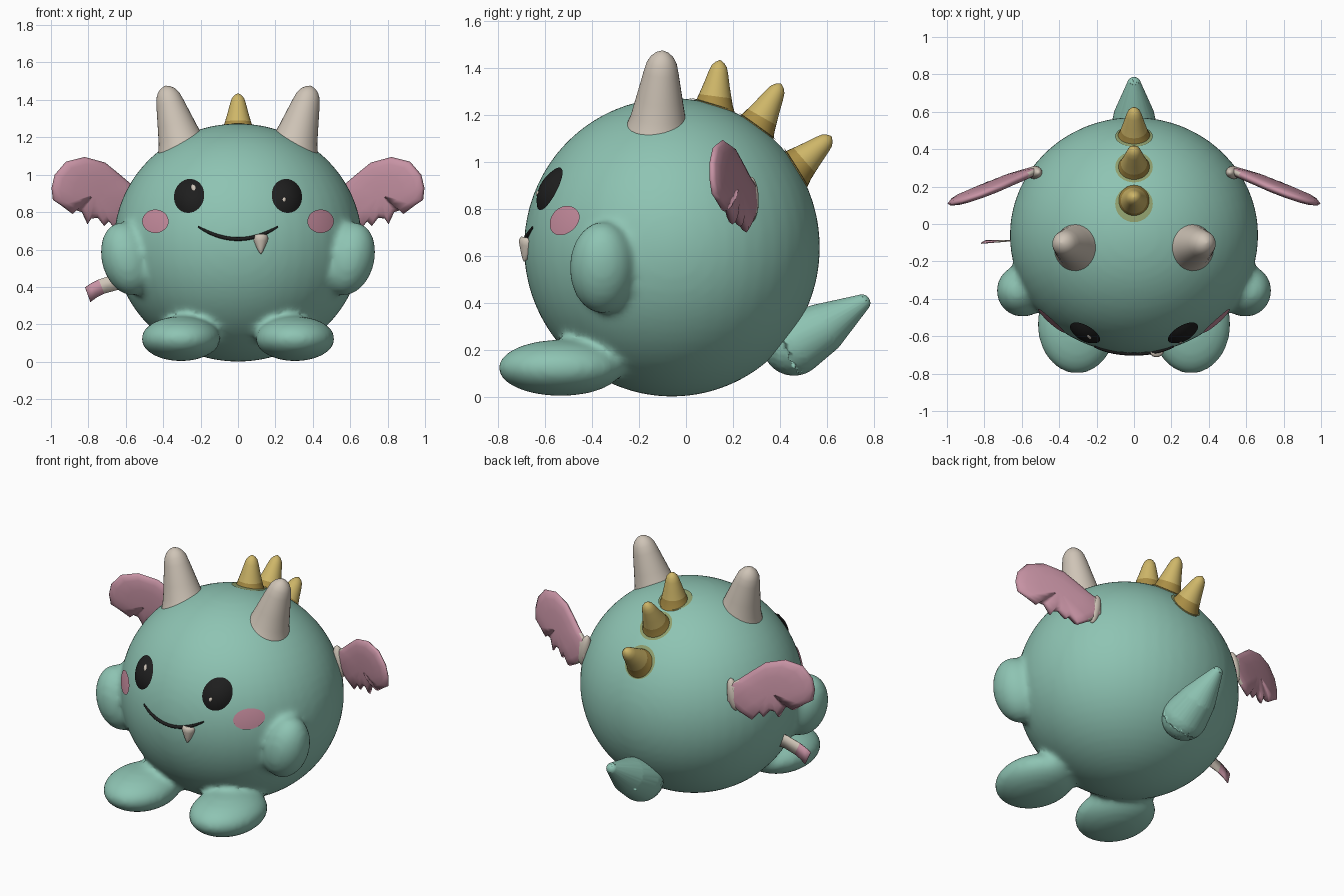
import bpy, bmesh
from math import sin, cos, pi, sqrt
from mathutils import Vector, Matrix

if "Cube" in bpy.data.objects:
    bpy.data.objects.remove(bpy.data.objects["Cube"])

CENTRE = Vector((0, -0.06, 0.637))
RADII = Vector((0.665, 0.632, 0.637))


def material(name, r, g, b):
    m = bpy.data.materials.new(name)
    m.use_nodes = True
    m.diffuse_color = (r, g, b, 1)
    bsdf = m.node_tree.nodes["Principled BSDF"]
    bsdf.inputs["Base Color"].default_value = (r, g, b, 1)
    bsdf.inputs["Roughness"].default_value = 0.7
    return m


TEAL = material("teal", 0.27, 0.55, 0.45)
BEIGE = material("beige", 0.62, 0.55, 0.47)
GOLD = material("gold", 0.62, 0.47, 0.14)
OCHRE = material("ochre", 0.40, 0.27, 0.06)
OLIVE = material("olive", 0.27, 0.34, 0.15)
PINK = material("wing pink", 0.57, 0.29, 0.37)
BLUSH = material("blush pink", 0.58, 0.27, 0.35)
BLACK = material("black", 0.013, 0.013, 0.013)


def finish(name, bm, *mats):
    bmesh.ops.recalc_face_normals(bm, faces=bm.faces)
    mesh = bpy.data.meshes.new(name)
    bm.to_mesh(mesh)
    bm.free()
    for m in mats:
        mesh.materials.append(m)
    mesh.shade_smooth()
    ob = bpy.data.objects.new(name, mesh)
    bpy.context.collection.objects.link(ob)
    return ob


def ellipsoid(bm, centre, radii, tilt=0):
    mat = Matrix.Translation(centre) @ Matrix.Rotation(tilt, 4, 'Y') @ Matrix.Diagonal((*radii, 1))
    bmesh.ops.create_uvsphere(bm, u_segments=48, v_segments=32, radius=1, matrix=mat)


def lathe(name, base, tip, profile, mats, split=0, sides=32):
    """Turned shape from base to tip; profile holds (fraction, radius)."""
    base, axis = Vector(base), Vector(tip) - Vector(base)
    turn = axis.to_track_quat('Z', 'Y')
    bm = bmesh.new()
    rings = []
    for t, r in profile:
        rings.append([bm.verts.new(base + axis * t + turn @ Vector((r * cos(a), r * sin(a), 0)))
                      for a in (2 * pi * i / sides for i in range(sides))])
    for k in range(len(rings) - 1):
        for i in range(sides):
            j = (i + 1) % sides
            f = bm.faces.new((rings[k][i], rings[k][j], rings[k + 1][j], rings[k + 1][i]))
            f.material_index = 1 if profile[k][0] < split else 0
    bm.faces.new(rings[0][::-1])
    bm.faces.new(rings[-1])
    return finish(name, bm, *mats)


def front(x, z, lift=0):
    """Point on the front of the body, raised along the normal."""
    q = 1 - (x / RADII.x) ** 2 - ((z - CENTRE.z) / RADII.z) ** 2
    p = Vector((x, CENTRE.y - RADII.y * sqrt(max(q, 0)), z))
    d = p - CENTRE
    return p + Vector([d[i] / RADII[i] ** 2 for i in range(3)]).normalized() * lift


def top(x, angle, lift=0):
    """Point on the back ridge, at an angle from straight up."""
    d = Vector((x / RADII.x, 0, 0))
    s = sqrt(1 - d.x ** 2)
    d = Vector((d.x, s * sin(angle), s * cos(angle)))
    return CENTRE + Vector([d[i] * (RADII[i] + lift) for i in range(3)])


def patch(name, place, mat, lift=0.004, dome=0.0, rings=6, sides=32):
    """Disc laid on the body; place(u, v, lift) maps the unit disc."""
    bm = bmesh.new()
    mid = bm.verts.new(place(0, 0, lift + dome))
    prev = None
    for k in range(1, rings + 1):
        r = k / rings
        ring = [bm.verts.new(place(r * cos(a), r * sin(a), lift + dome * (1 - r * r)))
                for a in (2 * pi * i / sides for i in range(sides))]
        for i in range(sides):
            j = (i + 1) % sides
            bm.faces.new((prev[i], ring[i], ring[j], prev[j]) if prev else (mid, ring[i], ring[j]))
        prev = ring
    ob = finish(name, bm, mat)
    if ob.data.polygons[0].normal.dot(Vector(place(0, 0, 1)) - Vector(place(0, 0, 0))) < 0:
        ob.data.flip_normals()
    return ob


def front_oval(x, z, rx, rz, tilt=0):
    return lambda u, v, lift: front(x + u * rx * cos(tilt) + v * rz * sin(tilt),
                                    z - u * rx * sin(tilt) + v * rz * cos(tilt), lift)


# Body with arms and feet melted together
bm = bmesh.new()
ellipsoid(bm, CENTRE, RADII)
for s in (-1, 1):
    ellipsoid(bm, (s * 0.595, -0.357, 0.55), (0.135, 0.14, 0.2), s * 0.26)
    ellipsoid(bm, (s * 0.305, -0.535, 0.123), (0.213, 0.267, 0.12))
body = finish("body", bm, TEAL)
remesh = body.modifiers.new("melt", 'REMESH')
remesh.mode = 'VOXEL'
remesh.voxel_size = 0.018
remesh.use_smooth_shade = True
soften = body.modifiers.new("soften", 'SMOOTH')
soften.factor = 0.5
soften.iterations = 14

# Tail: hull around shrinking balls
bm = bmesh.new()
for y, z, r in ((0.46, 0.225, 0.135), (0.57, 0.285, 0.11), (0.67, 0.35, 0.067), (0.75, 0.4, 0.036)):
    ellipsoid(bm, (0, y, z), (r, r, r))
hull = bmesh.ops.convex_hull(bm, input=bm.verts)
inside = {g for g in hull["geom_interior"] + hull["geom_unused"] if isinstance(g, bmesh.types.BMVert)}
bmesh.ops.delete(bm, geom=list(inside), context='VERTS')
finish("tail", bm, TEAL)

# Horns
HORN = ((0, 0.155), (0.14, 0.132), (0.25, 0.117), (0.45, 0.1), (0.75, 0.075),
        (0.86, 0.064), (0.93, 0.048), (0.975, 0.028), (1, 0.004))
for s, side in ((1, "left"), (-1, "right")):
    lathe(side + "_horn", (s * 0.285, -0.125, 1.10), (s * 0.39, -0.1, 1.475), HORN, (BEIGE,))

# Back spikes with darker roots
SPIKE = ((0, 0.115), (0.2, 0.092), (0.3, 0.08), (0.42, 0.07), (0.6, 0.056), (0.8, 0.042),
         (0.9, 0.033), (0.96, 0.02), (1, 0.003))
SPIKES = (((0.11, 1.17), (0.145, 1.435), 0.27),
          ((0.265, 1.09), (0.405, 1.335), 0.62),
          ((0.42, 0.935), (0.62, 1.11), 1.0))
for n, (b, t, angle) in enumerate(SPIKES, 1):
    lathe(f"back_spike_{n}", (0, *b), (0, *t), SPIKE, (GOLD, OCHRE), 0.36)
    patch(f"spike_root_{n}", lambda u, v, l, a=angle: top(u * 0.1, a + v * 0.16, l), OLIVE)

# Wings: lens-shaped panels with a scalloped lower edge
OUTLINE = ((0.5, 0.9), (0.56, 0.94), (0.63, 1.0), (0.71, 1.065), (0.82, 1.095), (0.92, 1.07),
           (0.98, 1.0), (0.997, 0.93), (0.99, 0.865), (0.945, 0.835), (0.885, 0.79), (0.865, 0.81),
           (0.835, 0.80), (0.805, 0.735), (0.785, 0.765), (0.75, 0.77), (0.715, 0.725),
           (0.69, 0.75), (0.65, 0.70), (0.58, 0.74), (0.5, 0.8))
MID = (0.76, 0.9)
for s, side in ((1, "left"), (-1, "right")):
    bm = bmesh.new()

    def wing_point(x, z, off):
        return bm.verts.new((s * x, 0.28 - 0.36 * (x - 0.53) - 0.1 * (z - 0.9) + off, z))

    n = len(OUTLINE)
    edge = [wing_point(x, z, 0) for x, z in OUTLINE]
    for face in (-1, 1):
        prev = edge
        for k, off in ((0.94, 0.014), (0.8, 0.024), (0.5, 0.03), (0.2, 0.032)):
            ring = [wing_point(MID[0] + (x - MID[0]) * k, MID[1] + (z - MID[1]) * k, face * off)
                    for x, z in OUTLINE]
            for i in range(n):
                j = (i + 1) % n
                bm.faces.new((prev[i], prev[j], ring[j], ring[i]))
            prev = ring
        bm.faces.new(prev)
    for f in bm.faces:
        f.material_index = 1 if abs(f.calc_center_median().x) < 0.55 else 0
    finish(side + "_wing", bm, PINK, BEIGE)
    # Pale wing root
    root = bmesh.new()
    ellipsoid(root, (s * 0.53, 0.275, 0.84), (0.035, 0.035, 0.1), s * -0.2)
    finish(side + "_wing_root", root, BEIGE)

# Face
for s, side in ((1, "left"), (-1, "right")):
    patch(side + "_eye", front_oval(s * 0.26, 0.885, 0.08, 0.091, s * -0.25), BLACK, dome=0.028)
    patch(side + "_cheek", front_oval(s * 0.438, 0.75, 0.07, 0.062), BLUSH, lift=0.006)
patch("right_eye_glint", front_oval(-0.23, 0.92, 0.012, 0.016), BEIGE, 0.027, 0.006, 3, 16)
patch("left_eye_glint", front_oval(0.238, 0.858, 0.009, 0.011), BEIGE, 0.03, 0.005, 3, 16)

smile = bpy.data.curves.new("mouth", 'CURVE')
smile.dimensions = '3D'
smile.bevel_depth = 0.01
smile.bevel_resolution = 3
smile.use_fill_caps = True
line = smile.splines.new('POLY')
STEPS = 32
line.points.add(STEPS)
for i, p in enumerate(line.points):
    t = 2 * i / STEPS - 1
    p.co = (*front(0.212 * t, 0.656 + 0.066 * t * t, 0.002), 1)
    p.radius = 1 - 0.6 * t ** 4
smile.materials.append(BLACK)
mouth = bpy.data.objects.new("mouth", smile)
bpy.context.collection.objects.link(mouth)

lathe("fang", (0.12, -0.668, 0.675), (0.122, -0.69, 0.577),
      ((0, 0.036), (0.15, 0.042), (0.35, 0.036), (0.7, 0.02), (0.92, 0.009), (1, 0.002)), (BEIGE,), sides=20)

# Side ribbon tag, pink at its outer end
bm = bmesh.new()
TAG = ((-0.58, 0.48, -0.57, 0.39), (-0.66, 0.468, -0.64, 0.385), (-0.745, 0.44, -0.715, 0.365),
       (-0.785, 0.42, -0.755, 0.345), (-0.818, 0.398, -0.79, 0.32))
rows = [(bm.verts.new((a, -0.1 - 0.08 * (a + 0.82) * -1, b)), bm.verts.new((c, -0.085, d)))
        for a, b, c, d in TAG]
for k in range(len(rows) - 1):
    f = bm.faces.new((rows[k][0], rows[k][1], rows[k + 1][1], rows[k + 1][0]))
    f.material_index = 1 if k > 1 else 0
tag = finish("side_tag", bm, BEIGE, PINK)
tag.modifiers.new("thickness", 'SOLIDIFY').thickness = 0.006
